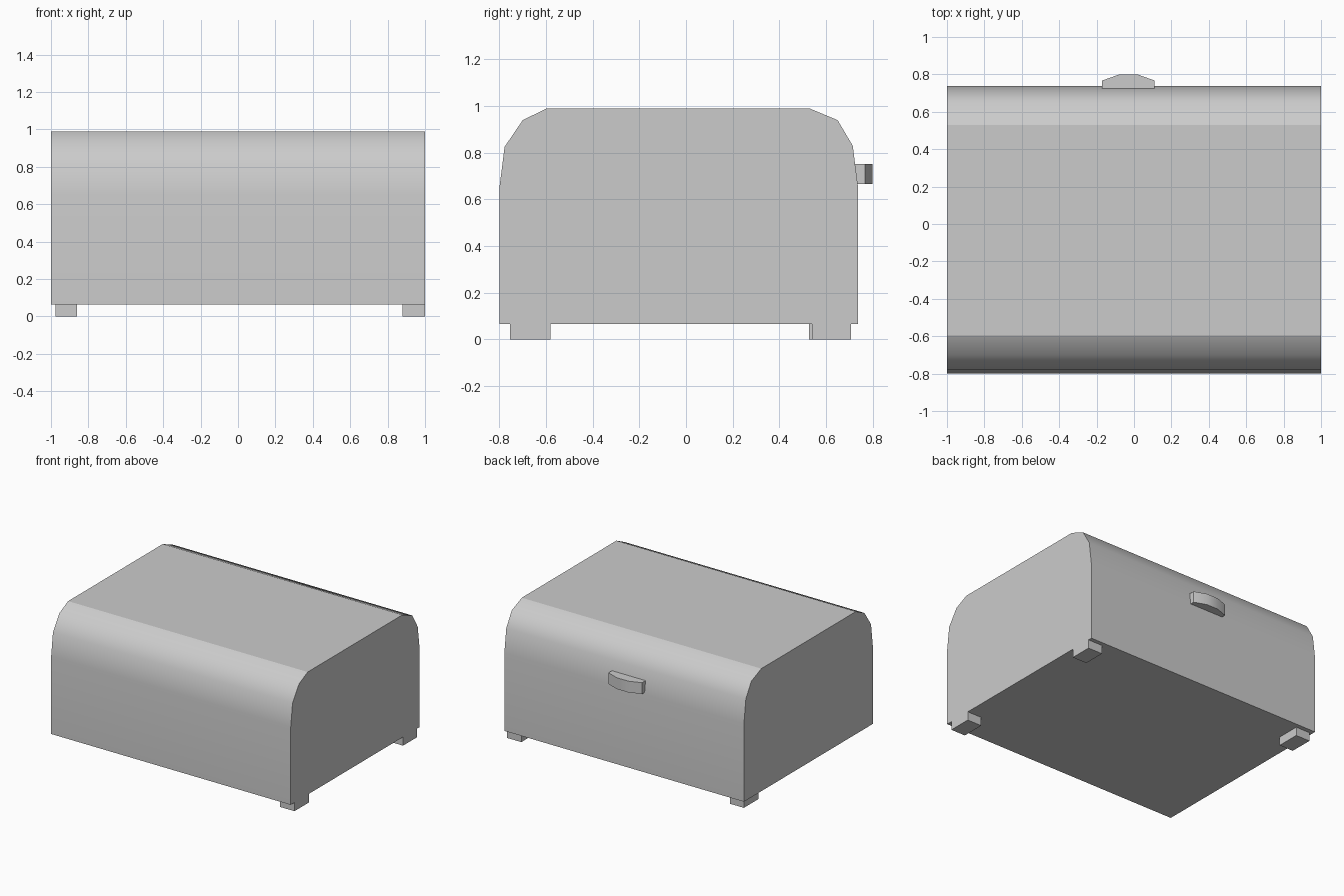
import bpy, bmesh
from mathutils import Vector

if "Cube" in bpy.data.objects:
    bpy.data.objects.remove(bpy.data.objects["Cube"])


def prism(name, profile, axis, lo, hi, smooth=()):
    """Extrude a 2D profile along an axis; listed side faces are smooth."""
    def point(a, b, c):
        return Vector((c, a, b)) if axis == 'X' else Vector((a, b, c))
    bm = bmesh.new()
    first = [bm.verts.new(point(a, b, lo)) for a, b in profile]
    last = [bm.verts.new(point(a, b, hi)) for a, b in profile]
    bm.faces.new(first[::-1])
    bm.faces.new(last)
    n = len(profile)
    for i in range(n):
        j = (i + 1) % n
        f = bm.faces.new((first[i], first[j], last[j], last[i]))
        f.smooth = i in smooth
    bmesh.ops.recalc_face_normals(bm, faces=bm.faces)
    # edges between flat and smooth faces stay crisp
    for e in bm.edges:
        e.smooth = all(f.smooth for f in e.link_faces)
    mesh = bpy.data.meshes.new(name)
    bm.to_mesh(mesh)
    bm.free()
    obj = bpy.data.objects.new(name, mesh)
    bpy.context.collection.objects.link(obj)
    return obj


# Box body with rounded front and back shoulders (profile in y, z)
body = [(0.738, 0.065), (0.738, 0.65), (0.715, 0.83), (0.65, 0.94), (0.53, 0.99),
        (-0.597, 0.99), (-0.70, 0.94), (-0.778, 0.825), (-0.80, 0.65), (-0.80, 0.065)]
prism("box_body", body, 'X', -1.0, 1.0, smooth={0, 1, 2, 3, 5, 6, 7, 8})

# Curved pull handle on the back face (profile in x, y)
handle = [(-0.17, 0.71), (0.11, 0.71), (0.11, 0.767), (0.018, 0.80),
          (-0.078, 0.80), (-0.17, 0.767)]
prism("handle", handle, 'Z', 0.667, 0.752, smooth={2, 3, 4})

# Three block feet (the front left corner has none)
feet = {"front_right_foot": (0.88, 1.0, -0.755, -0.58),
        "back_right_foot": (0.88, 1.0, 0.54, 0.707),
        "back_left_foot": (-0.977, -0.86, 0.528, 0.705)}
for name, (x0, x1, y0, y1) in feet.items():
    prism(name, [(x0, y0), (x1, y0), (x1, y1), (x0, y1)], 'Z', 0.0, 0.065)
